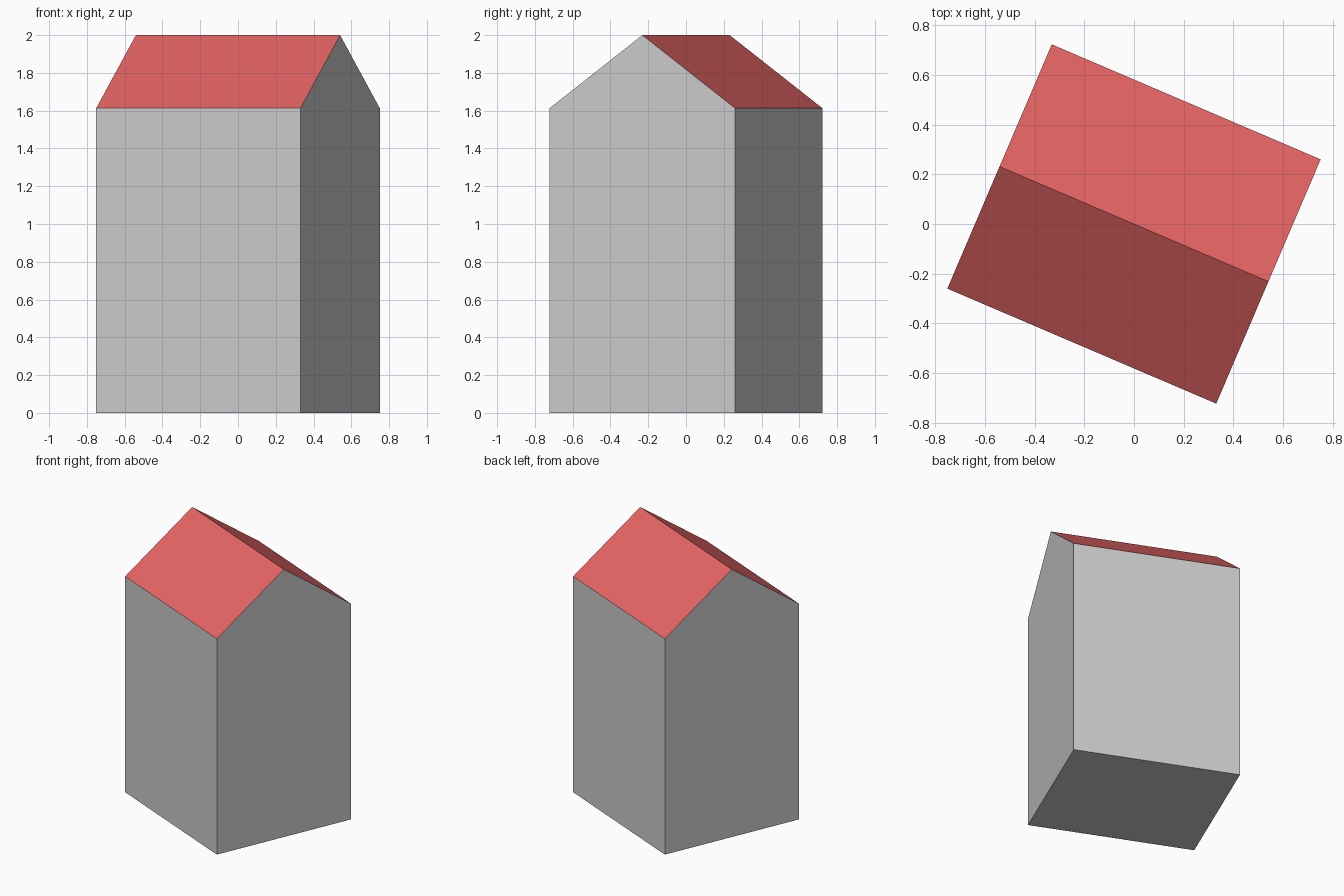
import bpy, bmesh
from math import radians
from mathutils import Matrix

if "Cube" in bpy.data.objects:
    bpy.data.objects.remove(bpy.data.objects["Cube"])

HALF_LEN, HALF_WID = 0.588, 0.534
EAVE, RIDGE = 1.613, 2.0
TURN = radians(-23.15)

roof_red = bpy.data.materials.new("roof_red")
roof_red.diffuse_color = (0.8, 0.13, 0.13, 1)
roof_red.use_nodes = True
roof_red.node_tree.nodes["Principled BSDF"].inputs["Base Color"].default_value = roof_red.diffuse_color

# Gabled house: pentagon end profile extruded along the ridge
profile = [(-HALF_WID, 0), (HALF_WID, 0), (HALF_WID, EAVE), (0, RIDGE), (-HALF_WID, EAVE)]
bm = bmesh.new()
gable = bm.faces.new([bm.verts.new((-HALF_LEN, y, z)) for y, z in profile])
ext = bmesh.ops.extrude_face_region(bm, geom=[gable], use_keep_orig=True)
moved = [g for g in ext["geom"] if isinstance(g, bmesh.types.BMVert)]
bmesh.ops.translate(bm, verts=moved, vec=(2 * HALF_LEN, 0, 0))
bmesh.ops.recalc_face_normals(bm, faces=bm.faces[:])

# Sloping faces become the red roof
for f in bm.faces:
    f.material_index = int(0.1 < f.normal.z < 0.99)

# The whole house is turned on its plot
bm.transform(Matrix.Rotation(TURN, 4, 'Z'))
mesh = bpy.data.meshes.new("gabled_house")
bm.to_mesh(mesh)
bm.free()
mesh.materials.append(None)
mesh.materials.append(roof_red)
house = bpy.data.objects.new("gabled_house", mesh)
bpy.context.collection.objects.link(house)
